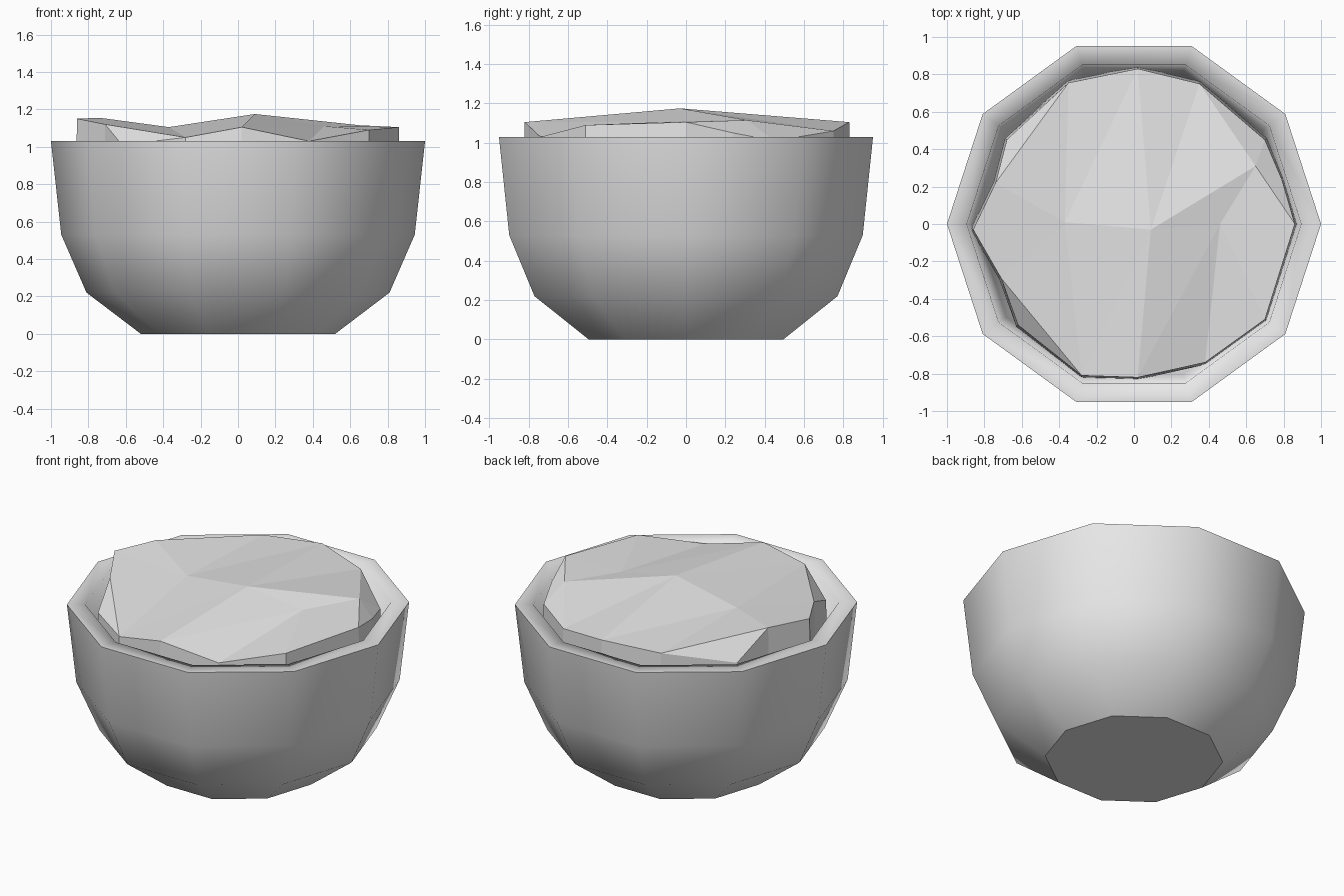
import bpy
import bmesh
import math

default_cube = bpy.data.objects.get("Cube")
if default_cube:
    bpy.data.objects.remove(default_cube, do_unlink=True)

# One plain grey covers every part
grey = bpy.data.materials.new("plain_grey")
grey.use_nodes = True
colour = (0.8, 0.8, 0.8, 1.0)
grey.diffuse_color = colour
grey.node_tree.nodes["Principled BSDF"].inputs["Base Color"].default_value = colour


def add_object(name, bm):
    """Turn a bmesh into a named object with the grey material."""
    bmesh.ops.recalc_face_normals(bm, faces=bm.faces[:])
    mesh = bpy.data.meshes.new(name)
    bm.to_mesh(mesh)
    bm.free()
    mesh.materials.append(grey)
    obj = bpy.data.objects.new(name, mesh)
    bpy.context.scene.collection.objects.link(obj)
    return obj


def build_bowl(sides=10):
    """Ten-sided bowl: outer wall, flat rim and inner wall from one profile."""
    profile = [(0.52, 0), (0.81, 0.22), (0.945, 0.53), (1, 1.03),
               (0.894, 1.03), (0.845, 0.55), (0.72, 0.28), (0.46, 0.09)]
    bm = bmesh.new()
    rings = []
    for radius, height in profile:
        ring = []
        for i in range(sides):
            angle = math.tau * i / sides
            ring.append(bm.verts.new((radius * math.cos(angle),
                                      radius * math.sin(angle), height)))
        rings.append(ring)
    for lower, upper in zip(rings, rings[1:]):
        for i in range(sides):
            j = (i + 1) % sides
            bm.faces.new((lower[i], lower[j], upper[j], upper[i]))
    bm.faces.new(rings[0])
    bm.faces.new(rings[-1])

    # Smooth walls, with hard edges round the foot and the outer lip
    for face in bm.faces:
        face.smooth = True
    for ring in (rings[0], rings[3]):
        for i in range(sides):
            bm.edges.get((ring[i - 1], ring[i])).smooth = False
    add_object("bowl", bm)


def build_filling():
    """Lumpy faceted filling that rises just above the rim."""
    outline = [(0.86, 0, 1.105), (0.79, 0.24, 1.05), (0.7, 0.45, 1.01),
               (0.35, 0.75, 1.06), (0.02, 0.83, 1.105), (-0.35, 0.755, 1.09),
               (-0.68, 0.45, 1.0), (-0.74, 0.22, 1.155), (-0.86, -0.03, 1.15),
               (-0.71, -0.29, 1.12), (-0.62, -0.54, 1.01), (-0.28, -0.81, 1.05),
               (0.02, -0.82, 1.105), (0.38, -0.74, 1.03), (0.7, -0.51, 1.09)]
    bm = bmesh.new()
    edge = [bm.verts.new(point) for point in outline]
    base = [bm.verts.new((x * 1.015, y * 1.015, 0.65)) for x, y, z in outline]
    peak = bm.verts.new((0.09, -0.03, 1.175))
    left_hump = bm.verts.new((0.65, 0.31, 1.115))
    left_dip = bm.verts.new((0.46, 0, 1.11))
    right_dip = bm.verts.new((-0.37, 0.01, 1.105))

    # Top facets, as fans of triangles round each inner point
    fans = [
        (peak, [edge[11], edge[12], left_dip, left_hump, edge[3], edge[4],
                right_dip, edge[11]]),
        (right_dip, [edge[4], edge[5], edge[7], edge[8], edge[9], edge[11]]),
        (left_dip, [edge[12], edge[13], edge[14], edge[0], left_hump]),
        (left_hump, edge[0:4]),
        (edge[5], edge[6:8]),
        (edge[9], edge[10:12]),
    ]
    for hub, chain in fans:
        for a, b in zip(chain, chain[1:]):
            bm.faces.new((hub, a, b))

    # Sides running down into the bowl, closed underneath
    for i in range(len(edge)):
        bm.faces.new((edge[i - 1], base[i - 1], base[i], edge[i]))
    bm.faces.new(base)
    add_object("filling", bm)


build_bowl()
build_filling()
